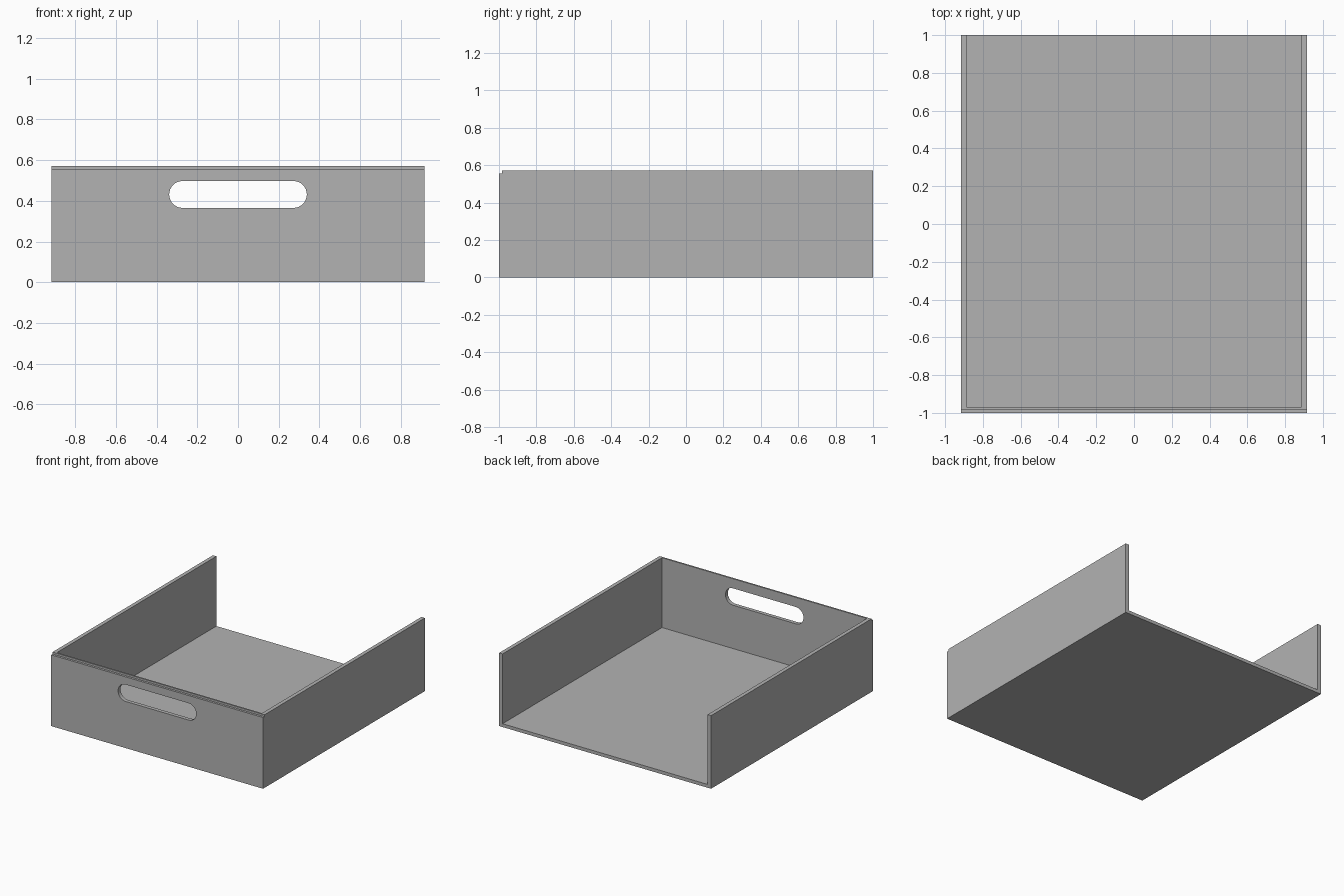
import bpy, bmesh
from math import pi, sin, cos
from mathutils import Vector

cube = bpy.data.objects.get("Cube")
if cube:
    bpy.data.objects.remove(cube, do_unlink=True)

HALF_X, HALF_Y, HEIGHT = 0.917, 1.0, 0.572
WALL, FLOOR = 0.03, 0.026
SLOT_HALF, SLOT_R, SLOT_Z = 0.338, 0.066, 0.431

grey = bpy.data.materials.new("plain grey")
grey.use_nodes = True
colour = (0.45, 0.45, 0.45, 1)
grey.diffuse_color = colour
grey.node_tree.nodes["Principled BSDF"].inputs["Base Color"].default_value = colour


def prism(name, profile, direction):
    """Extrude a closed profile along a direction into a solid."""
    bm = bmesh.new()
    face = bm.faces.new([bm.verts.new(p) for p in profile])
    ext = bmesh.ops.extrude_face_region(bm, geom=[face])
    moved = [g for g in ext["geom"] if isinstance(g, bmesh.types.BMVert)]
    bmesh.ops.translate(bm, verts=moved, vec=Vector(direction))
    bmesh.ops.recalc_face_normals(bm, faces=bm.faces)
    mesh = bpy.data.meshes.new(name)
    bm.to_mesh(mesh)
    bm.free()
    obj = bpy.data.objects.new(name, mesh)
    bpy.context.collection.objects.link(obj)
    mesh.materials.append(grey)
    return obj


def cut(obj, cutter):
    """Subtract a helper solid and remove it."""
    cutter.hide_render = True
    mod = obj.modifiers.new(cutter.name, "BOOLEAN")
    mod.operation, mod.solver, mod.object = "DIFFERENCE", "EXACT", cutter
    bpy.context.view_layer.objects.active = obj
    bpy.ops.object.modifier_apply(modifier=mod.name)
    bpy.data.objects.remove(cutter, do_unlink=True)


# Tray body: side outline with the small step along the front top edge
STEP_Y, STEP_Z = -0.983, 0.557
outline = [(-HALF_Y, 0), (HALF_Y, 0), (HALF_Y, HEIGHT),
           (STEP_Y, HEIGHT), (STEP_Y, STEP_Z), (-HALF_Y, STEP_Z)]
tray = prism("tray_body", [(-HALF_X, y, z) for y, z in outline], (2 * HALF_X, 0, 0))

# Hollow inside, open at the top and the back
ix = HALF_X - WALL
corners = [(-ix, FLOOR), (ix, FLOOR), (ix, 1), (-ix, 1)]
cut(tray, prism("inside_cutter", [(x, WALL - HALF_Y, z) for x, z in corners], (0, 3, 0)))

# Rounded handle slot through the front panel
SEGMENTS = 16
slot = []
for side in (1, -1):
    for i in range(SEGMENTS + 1):
        a = -pi / 2 + pi * i / SEGMENTS
        slot.append((side * (SLOT_HALF - SLOT_R + SLOT_R * cos(a)), -1.2,
                     SLOT_Z + side * SLOT_R * sin(a)))
cut(tray, prism("slot_cutter", slot, (0, 0.4, 0)))

# Smooth the slot ends, keep the panel edges sharp
bpy.ops.object.select_all(action="DESELECT")
tray.select_set(True)
bpy.context.view_layer.objects.active = tray
bpy.ops.object.shade_smooth_by_angle(angle=pi / 6)
